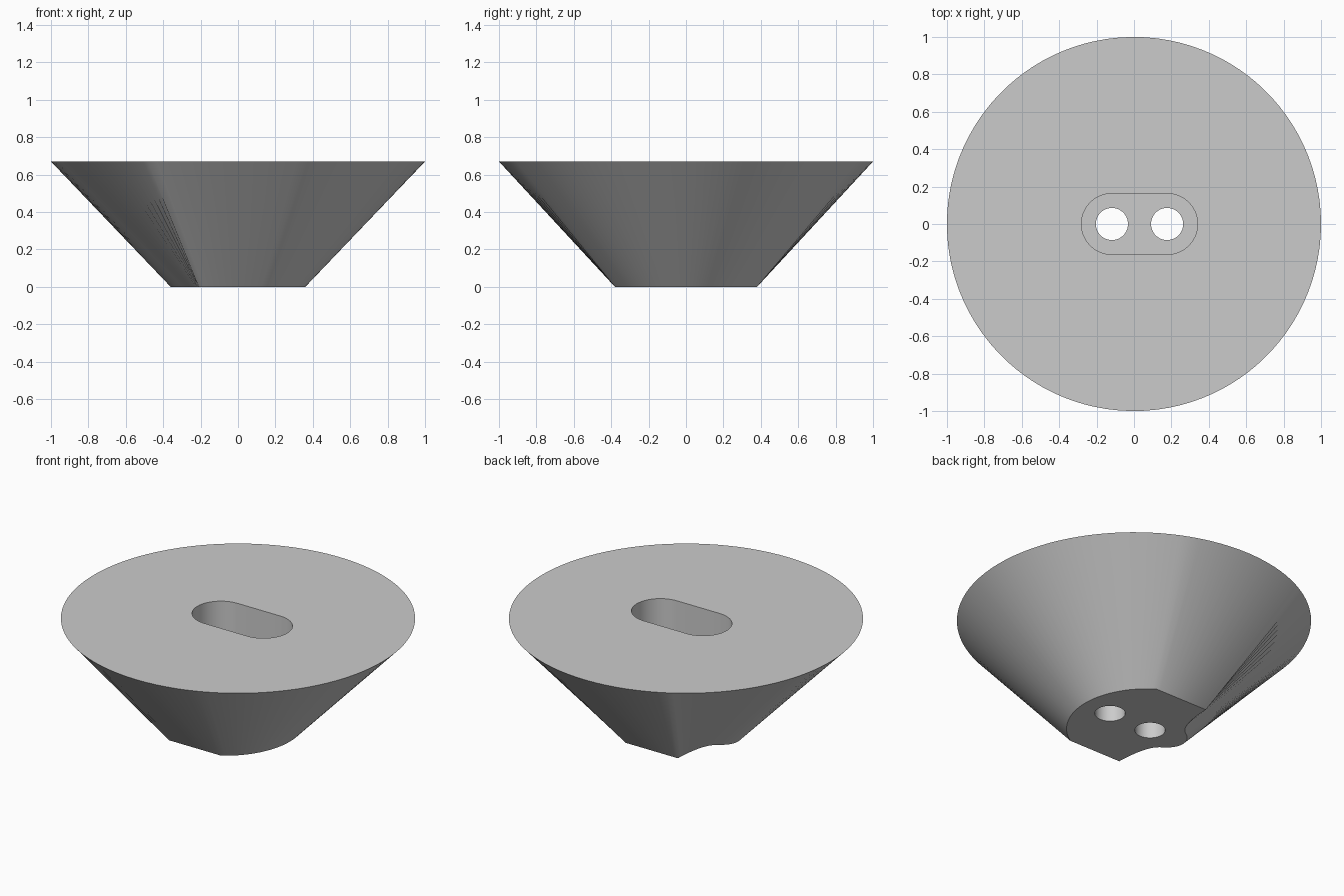
import bpy, bmesh, math
from mathutils import Vector
from mathutils.geometry import interpolate_bezier

if "Cube" in bpy.data.objects:
    bpy.data.objects.remove(bpy.data.objects["Cube"], do_unlink=True)

HEIGHT = 0.67
FLOOR = 0.2              # floor of the slot
HOLES = (-0.118, 0.177)  # hole centres along x

grey = bpy.data.materials.new("plain grey")
grey.use_nodes = True
grey.diffuse_color = (0.6, 0.6, 0.6, 1)
grey.node_tree.nodes["Principled BSDF"].inputs["Base Color"].default_value = (0.6, 0.6, 0.6, 1)


def loft(name, lower, upper, z0, z1):
    """Solid between two matching outlines."""
    bm = bmesh.new()
    a = [bm.verts.new((x, y, z0)) for x, y in lower]
    b = [bm.verts.new((x, y, z1)) for x, y in upper]
    n = len(a)
    for i in range(n):
        j = (i + 1) % n
        bm.faces.new((a[i], a[j], b[j], b[i]))
    bm.faces.new(a[::-1])
    bm.faces.new(b)
    mesh = bpy.data.meshes.new(name)
    bm.to_mesh(mesh)
    bm.free()
    mesh.materials.append(grey)
    obj = bpy.data.objects.new(name, mesh)
    bpy.context.collection.objects.link(obj)
    return obj


def arc(cx, r, start, end, n):
    return [(cx + r * math.cos(start + (end - start) * i / n),
             r * math.sin(start + (end - start) * i / n)) for i in range(n + 1)]


def bezier(*pts):
    return [tuple(p)[:2] for p in interpolate_bezier(*[Vector((x, y, 0)) for x, y in pts], 13)]


# Half outline of the foot: bulged side, straight side, hollow, rounded nose
radius = 0.449
half = arc(0.36 - radius, radius, 0, math.asin(0.38 / radius), 20)
x0 = half[-1][0]
half += [(x0 + (-0.21 - x0) * i / 14, 0.38) for i in range(1, 14)]
half += bezier((-0.21, 0.38), (-0.215, 0.27), (-0.23, 0.15), (-0.285, 0.11))
half += bezier((-0.285, 0.11), (-0.33, 0.08), (-0.36, 0.05), (-0.36, 0))[1:]
foot = half + [(x, -y) for x, y in half[-2:0:-1]]
rim = [tuple(Vector(p).normalized()) for p in foot]
body = loft("flared_body", foot, rim, 0, HEIGHT)

# Slot in the top and two holes through the base
q = math.pi / 2
slot = arc(HOLES[1], 0.163, -q, q, 28) + arc(HOLES[0], 0.163, q, 3 * q, 28)
cutters = [loft("slot_cutter", slot, slot, FLOOR, HEIGHT + 0.1)]
for x in HOLES:
    ring = arc(x, 0.086, 0, 4 * q, 48)[:-1]
    cutters.append(loft("hole_cutter", ring, ring, -0.1, FLOOR + 0.1))

bpy.ops.object.select_all(action='DESELECT')
body.select_set(True)
bpy.context.view_layer.objects.active = body
for cutter in cutters:
    cutter.hide_render = True
    mod = body.modifiers.new("cut", 'BOOLEAN')
    mod.operation = 'DIFFERENCE'
    mod.solver = 'EXACT'
    mod.object = cutter
    bpy.ops.object.modifier_apply(modifier=mod.name)
    bpy.data.objects.remove(cutter, do_unlink=True)
bpy.ops.object.shade_smooth_by_angle(angle=math.radians(35))
